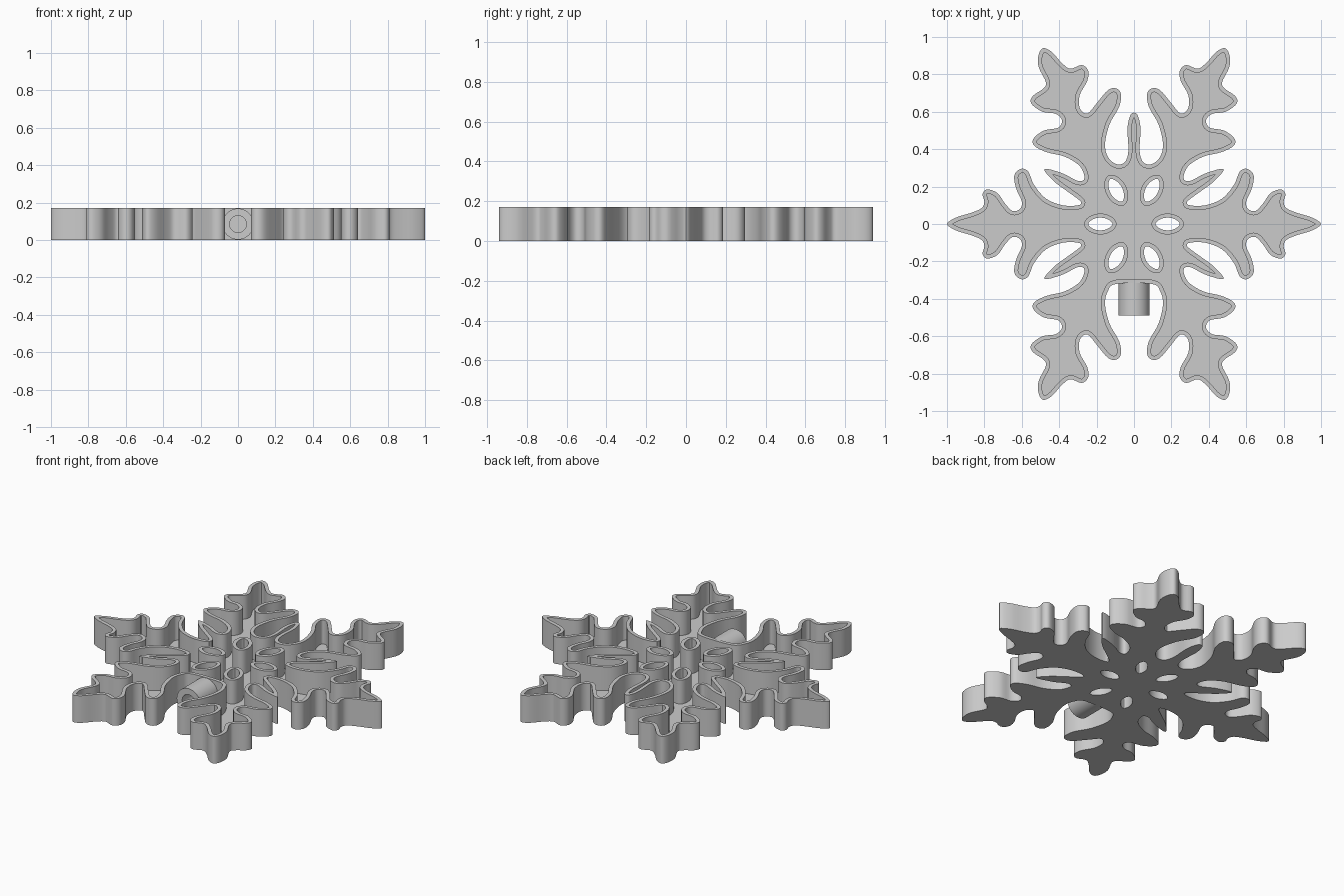
import bpy
import bmesh
from math import sin, cos, pi, radians
from mathutils import Vector

HEIGHT = 0.17
FLOOR = 0.02
WALL = 0.022

cube = bpy.data.objects.get("Cube")
if cube:
    bpy.data.objects.remove(cube, do_unlink=True)

grey = bpy.data.materials.new("plain_grey")
grey.use_nodes = True
grey.diffuse_color = (0.6, 0.6, 0.6, 1)
grey.node_tree.nodes["Principled BSDF"].inputs["Base Color"].default_value = (0.6, 0.6, 0.6, 1)


def finish(bm, name):
    """Turn a bmesh into a smooth-shaded object with sharp edges kept."""
    bmesh.ops.recalc_face_normals(bm, faces=bm.faces[:])
    mesh = bpy.data.meshes.new(name)
    bm.to_mesh(mesh)
    bm.free()
    mesh.materials.append(grey)
    obj = bpy.data.objects.new(name, mesh)
    bpy.context.collection.objects.link(obj)
    bpy.ops.object.select_all(action='DESELECT')
    obj.select_set(True)
    bpy.context.view_layer.objects.active = obj
    bpy.ops.object.shade_smooth_by_angle(angle=radians(35))
    return obj


def smooth_loop(points, steps=4):
    """Closed Catmull-Rom curve through the given points."""
    pts = [Vector(p) for p in points]
    n = len(pts)
    result = []
    for i in range(n):
        a, b, c, d = (pts[(i + k) % n] for k in (-1, 0, 1, 2))
        for s in range(steps):
            t = s / steps
            result.append(0.5 * (2 * b + (c - a) * t + (2 * a - 5 * b + 4 * c - d) * t ** 2
                                 + (3 * b - a - 3 * c + d) * t ** 3))
    return result


def offset_loop(loop, distance):
    """Shift a counter-clockwise loop to its left by a distance."""
    result = []
    for i, p in enumerate(loop):
        tangent = (loop[(i + 1) % len(loop)] - loop[i - 1]).normalized()
        result.append(p + Vector((-tangent.y, tangent.x)) * distance)
    return result


def ring_wall(name, loop, thickness, low, high):
    """Closed upright wall that follows a loop."""
    bm = bmesh.new()
    inner = offset_loop(loop, thickness)
    rows = [[bm.verts.new((p.x, p.y, z)) for p in line]
            for line, z in ((loop, low), (loop, high), (inner, high), (inner, low))]
    n = len(loop)
    for r in range(4):
        first, second = rows[r], rows[(r + 1) % 4]
        for i in range(n):
            j = (i + 1) % n
            bm.faces.new((first[i], first[j], second[j], second[i]))
    return finish(bm, name)


def floor_plate(name, loops, thickness):
    """Flat plate with the first loop as its border and the rest as holes."""
    bm = bmesh.new()
    edges = []
    for loop in loops:
        verts = [bm.verts.new((p.x, p.y, 0)) for p in loop]
        edges += [bm.edges.new((verts[i - 1], verts[i])) for i in range(len(verts))]
    bmesh.ops.triangle_fill(bm, edges=edges, use_beauty=True, use_dissolve=False)
    solid = bmesh.ops.extrude_face_region(bm, geom=bm.faces[:], use_keep_orig=True)
    top = [v for v in solid["geom"] if isinstance(v, bmesh.types.BMVert)]
    bmesh.ops.translate(bm, verts=top, vec=(0, 0, thickness))
    return finish(bm, name)


def leaf_loop(centre, angle, length, width, count=32):
    """Pointed oval used for the openings around the middle."""
    c, s = cos(angle), sin(angle)
    loop = []
    for i in range(count):
        t = 2 * pi * i / count
        u, v = length * cos(t), width * sin(t) * abs(sin(t)) ** 0.3
        loop.append(Vector((centre[0] + u * c - v * s, centre[1] + u * s + v * c)))
    return loop


# One quarter of the border, from the side tip round to the upper spike
side_arm = [
    (1, 0), (.95, .035), (.87, .06), (.815, .085), (.8, .12), (.81, .16), (.785, .185),
    (.73, .165), (.69, .11), (.65, .07), (.61, .08), (.6, .12), (.63, .19), (.64, .26),
    (.605, .295), (.565, .28), (.535, .21), (.47, .135), (.38, .1), (.3, .1)]
side_spike = [
    (.285, .12), (.35, .17), (.43, .23), (.48, .295), (.38, .27), (.3, .23), (.265, .245)]
diagonal_arm = [
    (.29, .31), (.37, .36), (.47, .385), (.535, .42), (.535, .46), (.48, .5), (.405, .515),
    (.385, .555), (.42, .59), (.49, .6), (.55, .645), (.54, .685), (.49, .72), (.47, .755),
    (.51, .84), (.51, .905), (.485, .94), (.44, .92), (.385, .86), (.34, .83), (.28, .85),
    (.245, .82), (.25, .765), (.29, .69), (.29, .62), (.25, .59), (.2, .645), (.14, .715),
    (.095, .725), (.07, .695), (.08, .625), (.13, .535), (.155, .43), (.14, .36), (.095, .32)]
upper_spike = [(.05, .33), (.03, .39), (.035, .51), (.02, .58), (0, .595)]

# Mirror the quarter; the front has the tube in place of the spike
lower = side_arm + side_spike + diagonal_arm
upper = lower + upper_spike
outline = upper + [(-x, y) for x, y in reversed(upper[:-1])]
outline += [(-x, -y) for x, y in lower[1:]]
outline += [(x, -y) for x, y in reversed(lower[1:])]
border = smooth_loop(outline)

# Six leaf openings around the middle
openings = []
for sx in (1, -1):
    openings.append(leaf_loop((sx * 0.18, 0), 0, 0.065, 0.034))
    for sy in (1, -1):
        openings.append(leaf_loop((sx * 0.095, sy * 0.18), sx * sy * radians(62), 0.068, 0.034))

floor_plate("snowflake_floor", [border] + openings, FLOOR)
ring_wall("outer_wall", border, WALL, FLOOR, HEIGHT)
for number, loop in enumerate(openings, 1):
    ring_wall(f"opening_wall_{number}", loop, -WALL, FLOOR, HEIGHT)

# Hollow mounting tube at the front
circle = [Vector((cos(2 * pi * i / 48), sin(2 * pi * i / 48))) * 0.083 for i in range(48)]
tube = ring_wall("mounting_tube", circle, 0.038, 0, 0.19)
tube.rotation_euler = (radians(90), 0, 0)
tube.location = (0, -0.3, HEIGHT / 2)
